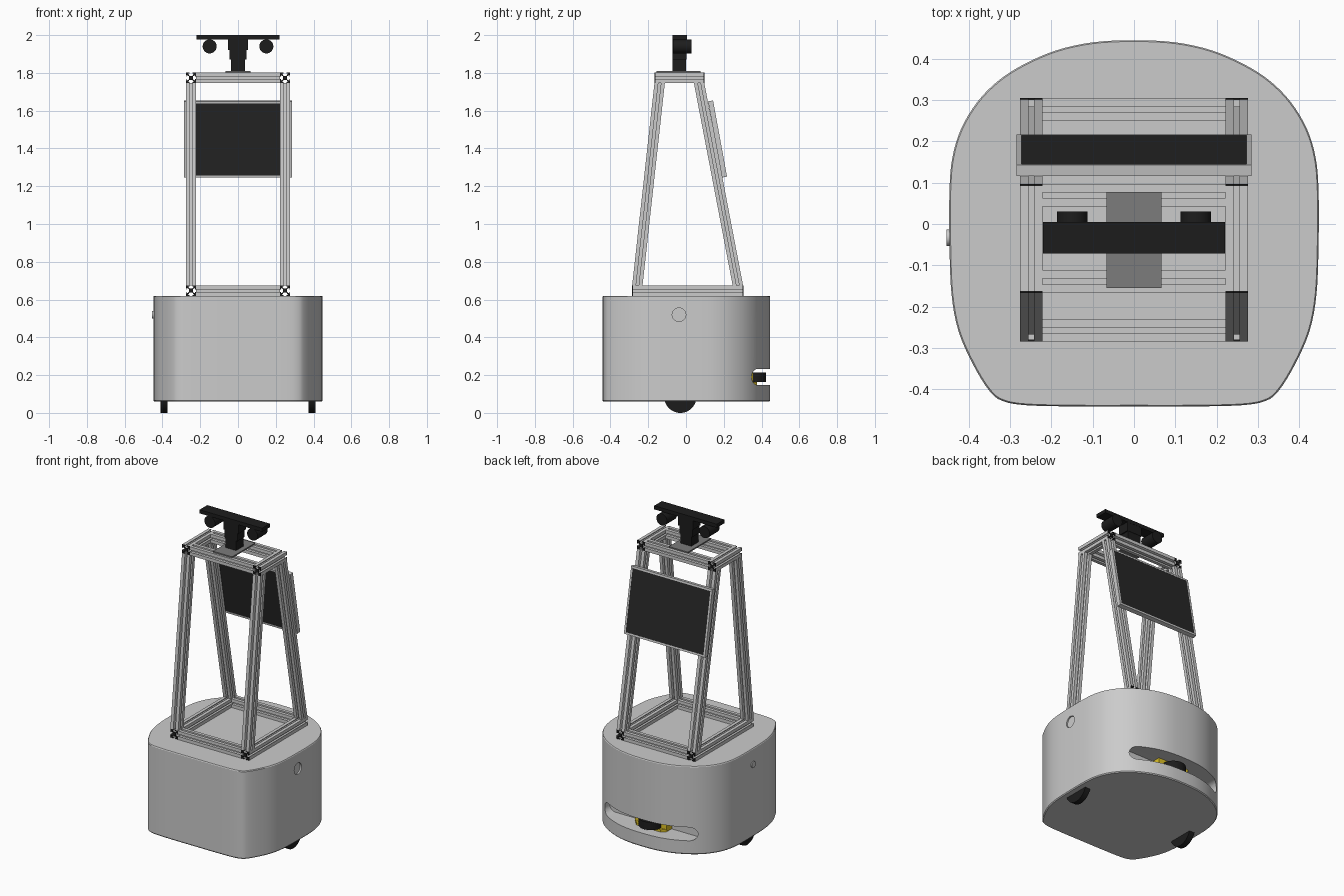
import bpy, bmesh, math
from mathutils import Vector, Matrix

if "Cube" in bpy.data.objects:
    bpy.data.objects.remove(bpy.data.objects["Cube"])


def material(name, rgb):
    m = bpy.data.materials.new(name)
    m.diffuse_color = (*rgb, 1)
    m.use_nodes = True
    m.node_tree.nodes["Principled BSDF"].inputs["Base Color"].default_value = m.diffuse_color
    return m


BLACK = material("black", (0.012, 0.012, 0.012))
SCREEN = material("screen_black", (0.02, 0.02, 0.02))
YELLOW = material("yellow", (0.75, 0.55, 0.02))
DARK = material("dark_grey", (0.2, 0.2, 0.2))


def finish(name, bm, mat=None, smooth=False):
    bmesh.ops.recalc_face_normals(bm, faces=bm.faces)
    me = bpy.data.meshes.new(name)
    bm.to_mesh(me)
    bm.free()
    ob = bpy.data.objects.new(name, me)
    bpy.context.collection.objects.link(ob)
    if mat:
        me.materials.append(mat)
    if smooth:
        smooth_shade(ob)
    return ob


def activate(ob):
    bpy.ops.object.select_all(action='DESELECT')
    ob.select_set(True)
    bpy.context.view_layer.objects.active = ob


def smooth_shade(ob):
    activate(ob)
    bpy.ops.object.shade_smooth_by_angle(angle=math.radians(30))


def box(name, x, y, z, mat=None, matrix=None):
    bm = bmesh.new()
    bmesh.ops.create_cube(bm, size=1)
    for v in bm.verts:
        v.co = Vector([(a + b) / 2 + c * (b - a) for (a, b), c in zip((x, y, z), v.co)])
    if matrix:
        bm.transform(matrix)
    return finish(name, bm, mat)


def loft(name, rings, mat=None, smooth=False):
    bm = bmesh.new()
    rows = [[bm.verts.new(p) for p in r] for r in rings]
    n = len(rows[0])
    for a, b in zip(rows, rows[1:]):
        for i in range(n):
            bm.faces.new((a[i], a[(i + 1) % n], b[(i + 1) % n], b[i]))
    bm.faces.new(rows[0])
    bm.faces.new(rows[-1])
    return finish(name, bm, mat, smooth)


def cylinder(name, centre, radius, depth, axis, mat=None, sides=48):
    bm = bmesh.new()
    bmesh.ops.create_cone(bm, cap_ends=True, segments=sides, radius1=radius, radius2=radius, depth=depth)
    rot = Vector((0, 0, 1)).rotation_difference(Vector(axis)).to_matrix().to_4x4()
    bm.transform(Matrix.Translation(centre) @ rot)
    return finish(name, bm, mat, True)


def cut(ob, cutter):
    mod = ob.modifiers.new("cut", 'BOOLEAN')
    mod.operation, mod.solver, mod.object = 'DIFFERENCE', 'EXACT', cutter
    activate(ob)
    bpy.ops.object.modifier_apply(modifier=mod.name)
    bpy.data.objects.remove(cutter)


def smooth_loop(pts, steps=4):
    out, n = [], len(pts)
    for i in range(n):
        p0, p1, p2, p3 = (Vector(pts[(i + k) % n]) for k in (-1, 0, 1, 2))
        for s in range(steps):
            t = s / steps
            out.append(0.5 * (2 * p1 + (p2 - p0) * t + (2 * p0 - 5 * p1 + 4 * p2 - p3) * t * t
                              + (3 * p1 - p0 - 3 * p2 + p3) * t ** 3))
    return out


# Base body: rounded footprint with slightly eased top and bottom edges
half = [(0.13, -0.442), (0.26, -0.439), (0.32, -0.428), (0.352, -0.402), (0.39, -0.34), (0.425, -0.26),
        (0.442, -0.17), (0.447, -0.05), (0.447, 0.08), (0.44, 0.16), (0.419, 0.23), (0.38, 0.295),
        (0.33, 0.346), (0.27, 0.385), (0.19, 0.42), (0.1, 0.44)]
outline = smooth_loop([(0, -0.442)] + half + [(0, 0.445)] + [(-x, y) for x, y in reversed(half)])
body = loft("base_body", [[(p.x * s, p.y * s, z) for p in outline]
                          for z, s in ((0.06, 0.99), (0.066, 1), (0.615, 1), (0.62, 0.993))])

# Sensor slot across the back and round recess on the right side
ends = [(sx * 0.285 + 0.043 * math.cos(a), 0.19 + 0.043 * math.sin(a))
        for sx, start in ((1, -90), (-1, 90))
        for a in [math.radians(start + 15 * k) for k in range(13)]]
cut(body, loft("slot_cutter", [[(x, y, z) for x, z in ends] for y in (0.30, 0.6)]))
cut(body, cylinder("recess_cutter", (0.46, -0.037, 0.52), 0.036, 0.044, (1, 0, 0)))
smooth_shade(body)
cylinder("side_button", (-0.447, -0.033, 0.52), 0.02, 0.014, (1, 0, 0))

# Scanner in the slot
loft("scanner_housing", [[(-0.11, 0.30, z), (0.11, 0.30, z), (0.11, 0.35, z), (0.085, 0.375, z),
                          (-0.085, 0.375, z), (-0.11, 0.35, z)] for z in (0.148, 0.163)], YELLOW)
box("scanner_back", (-0.11, 0.11), (0.295, 0.355), (0.16, 0.232), YELLOW)
cylinder("scanner_head", (0, 0.352, 0.188), 0.072, 0.05, (0, 0, 1), BLACK)

# Drive wheels
for side, s in (("left", -1), ("right", 1)):
    c = (s * 0.392, -0.03, 0.086)
    tyre = cylinder(f"{side}_tyre", c, 0.086, 0.036, (1, 0, 0), BLACK)
    cut(tyre, cylinder("hub_cutter", c, 0.072, 0.1, (1, 0, 0)))
    cylinder(f"{side}_wheel_hub", c, 0.073, 0.026, (1, 0, 0))

# Slotted frame rails: one quarter of the section, turned four times
H = 0.0275
quarter = [(-H, -H), (-0.007, -H), (-0.007, -0.0225), (-0.015, -0.0225), (-0.008, -0.0105),
           (0.008, -0.0105), (0.015, -0.0225), (0.007, -0.0225), (0.007, -H)]
section = []
for k in range(4):
    c, s = round(math.cos(k * math.pi / 2)), round(math.sin(k * math.pi / 2))
    section += [(x * c - y * s, x * s + y * c) for x, y in quarter]


def rail(name, a, b, axis, mat=None):
    # the section stays square to the axis, so sloping legs get level ends
    def ring(p):
        place = {'x': lambda u, v: (0, u, v), 'y': lambda u, v: (u, 0, v), 'z': lambda u, v: (u, v, 0)}[axis]
        return [Vector(p) + Vector(place(u, v)) for u, v in section]
    return loft(name, [ring(a), ring(b)], mat)


RX, CAP = 0.249, 0.005
levels = (("lower", 0.6475, -0.285, 0.305), ("upper", 1.7735, -0.167, 0.097))
for level, z, y0, y1 in levels:
    for side, s in (("left", -1), ("right", 1)):
        x = s * RX
        rail(f"{level}_{side}_rail", (x, y0 + CAP, z), (x, y1 - CAP, z), 'y')
        rail(f"{level}_{side}_front_cap", (x, y0, z), (x, y0 + CAP, z), 'y', BLACK)
        rail(f"{level}_{side}_back_cap", (x, y1 - CAP, z), (x, y1, z), 'y', BLACK)
    for end, y in (("front", y0 + H), ("back", y1 - H)):
        rail(f"{level}_{end}_crossbar", (-RX + H, y, z), (RX - H, y, z), 'x')
for side, s in (("left", -1), ("right", 1)):
    for end, ya, yb in (("front", -0.2575, -0.1395), ("back", 0.2745, 0.0695)):
        rail(f"{end}_{side}_leg", (s * RX, ya, 0.675), (s * RX, yb, 1.746), 'z')

# Tilted monitor on the back legs: grey surround with a black panel
tilt = Matrix.Translation((0, 0.167, 1.45)) @ Matrix.Rotation(math.radians(10.4), 4, 'X')
W, L, T, B = 0.285, 0.205, 0.0135, 0.012
for s, side, end in ((-1, "left", "bottom"), (1, "right", "top")):
    box(f"monitor_{side}_edge", sorted((s * W, s * (W - B))), (-T, T), (-L, L), None, tilt)
    box(f"monitor_{end}_edge", (-W + B, W - B), (-T, T), sorted((s * L, s * (L - B))), None, tilt)
box("monitor_panel", (-W + B, W - B), (-T + 0.001, T - 0.001), (-L + B, L - B), SCREEN, tilt)

# Camera head: plate, post, block, top bar and two cameras
box("mount_plate", (-0.067, 0.067), (-0.155, 0.077), (1.801, 1.809), DARK)
box("mount_post", (-0.037, 0.037), (-0.072, 0.0), (1.809, 1.88), BLACK)
box("mount_neck", (-0.046, 0.046), (-0.072, 0.002), (1.87, 1.93), BLACK)
box("mount_block", (-0.053, 0.053), (-0.072, 0.004), (1.92, 1.98), BLACK)
box("camera_bar", (-0.22, 0.22), (-0.072, 0.005), (1.977, 2.0), BLACK)
for side, s in (("left", -1), ("right", 1)):
    cylinder(f"{side}_camera", (s * 0.15, -0.02, 1.94), 0.037, 0.1, (0, 1, 0), BLACK)
